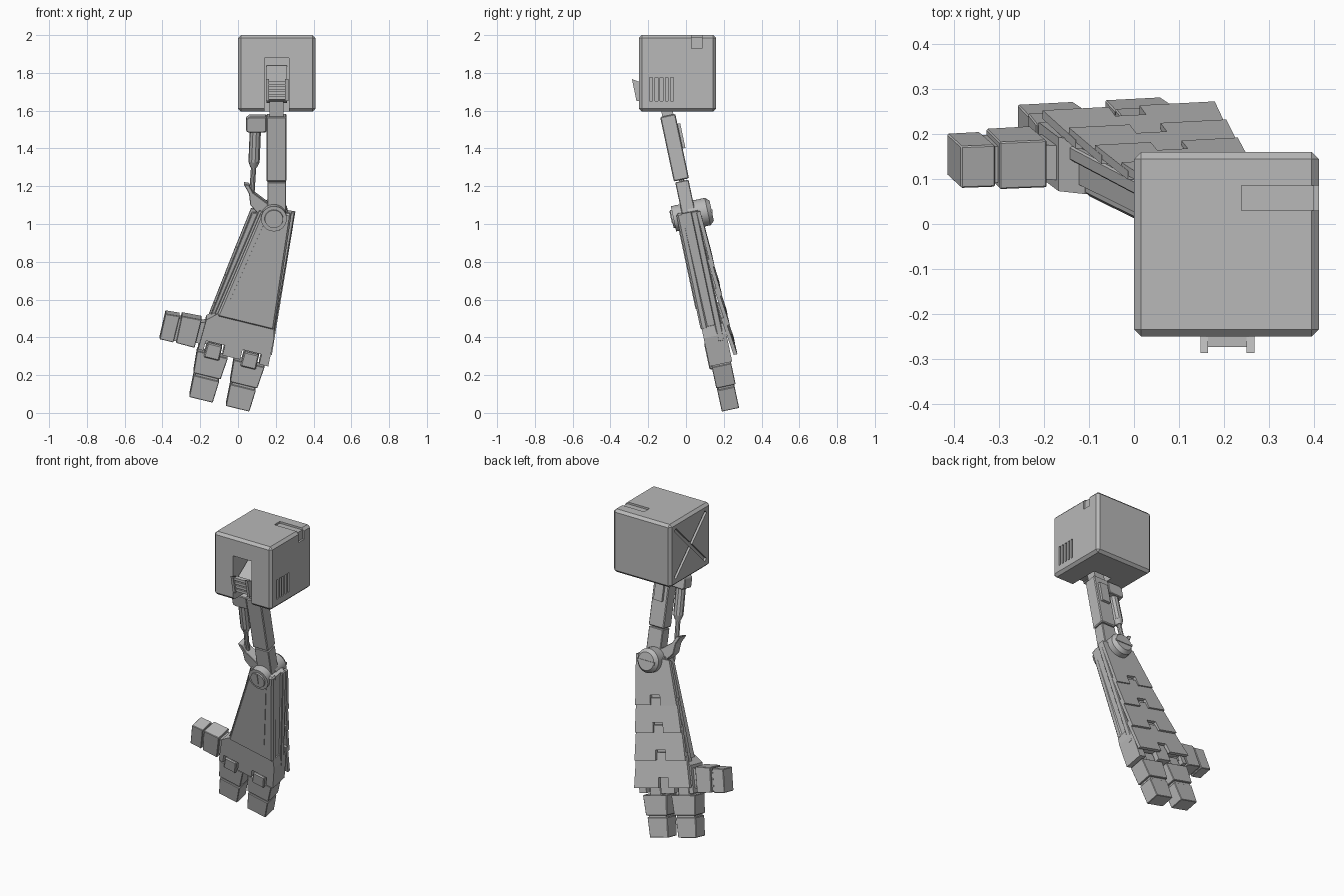
import bpy, bmesh, math
from mathutils import Vector

if "Cube" in bpy.data.objects:
    bpy.data.objects.remove(bpy.data.objects["Cube"])

grey = bpy.data.materials.new("painted grey")
grey.diffuse_color = (0.48, 0.48, 0.48, 1)
grey.use_nodes = True
grey.node_tree.nodes["Principled BSDF"].inputs["Base Color"].default_value = grey.diffuse_color

TILT = math.radians(12)      # whole arm leans back towards the fingers
SWING = math.radians(14)     # forearm swings sideways around the elbow
N = Vector((0, math.cos(TILT), math.sin(TILT)))


def finish(name, bm, smooth=False):
    bmesh.ops.recalc_face_normals(bm, faces=bm.faces)
    me = bpy.data.meshes.new(name)
    bm.to_mesh(me)
    bm.free()
    me.materials.append(grey)
    ob = bpy.data.objects.new(name, me)
    bpy.context.collection.objects.link(ob)
    if smooth:
        bpy.ops.object.select_all(action='DESELECT')
        ob.select_set(True)
        bpy.context.view_layer.objects.active = ob
        bpy.ops.object.shade_smooth_by_angle(angle=math.radians(35))
    return ob


def add_prism(bm, pts, vec):
    a = [bm.verts.new(p) for p in pts]
    b = [bm.verts.new(Vector(p) + Vector(vec)) for p in pts]
    bm.faces.new(a)
    bm.faces.new(b[::-1])
    for i in range(len(a)):
        j = (i + 1) % len(a)
        bm.faces.new((a[j], a[i], b[i], b[j]))


def prism(name, pts, vec, bevel=0):
    bm = bmesh.new()
    add_prism(bm, pts, vec)
    bmesh.ops.recalc_face_normals(bm, faces=bm.faces)
    if bevel:
        bmesh.ops.bevel(bm, geom=bm.edges[:], offset=bevel, segments=1, affect='EDGES')
    return finish(name, bm)


def arm(x, z, d=0):
    """Point on the tilted arm plane, d behind it, at front-view position x, z."""
    zc = z - math.sin(TILT) * d
    return Vector((x, 0.02 + (1.03 - zc) * math.tan(TILT), zc)) + N * d


def fore(u, w):
    """Forearm coordinates (origin at the elbow) to front-view x, z."""
    c, s = math.cos(SWING), math.sin(SWING)
    return 0.19 + u * c + w * s, 1.03 + math.cos(TILT) * (w * c - u * s)


def plate(name, pts, d0, d1, bevel=0, local=False):
    pts = [fore(*p) if local else p for p in pts]
    return prism(name, [arm(x, z, d0) for x, z in pts], N * (d1 - d0), bevel)


def rect(x0, z0, x1, z1):
    return [(x0, z0), (x1, z0), (x1, z1), (x0, z1)]


def rod(name, p, q, r0, r1, sides=32):
    bm = bmesh.new()
    bmesh.ops.create_cone(bm, cap_ends=True, segments=sides, radius1=r0, radius2=r1,
                          depth=(q - p).length)
    rot = (q - p).to_track_quat('Z', 'Y')
    for v in bm.verts:
        v.co = rot @ v.co + (p + q) / 2
    return finish(name, bm, True)


def block(bm, x0, x1, y0, y1, z0, z1):
    add_prism(bm, [(x0, y0, z0), (x1, y0, z0), (x1, y1, z0), (x0, y1, z0)], (0, 0, z1 - z0))


# shoulder box with bevelled edges
box = prism("shoulder_box", [(0, -0.25, 1.595), (0.41, -0.25, 1.595), (0.41, 0.16, 1.595),
                             (0, 0.16, 1.595)], (0, 0, 0.405), 0.016)
# cutter: front opening, corner groove, side vents, crossed grooves
bm = bmesh.new()
block(bm, 0.14, 0.27, -0.3, -0.04, 1.55, 1.88)
add_prism(bm, [(0.238, 0.03, 2.05), (0.238, 0.03, 1.988), (0.398, 0.03, 1.988),
               (0.398, 0.03, 1.93), (0.45, 0.03, 1.93), (0.45, 0.03, 2.05)], (0, 0.055, 0))
for i in range(5):
    y = -0.192 + i * 0.0275
    block(bm, 0.385, 0.45, y, y + 0.015, 1.65, 1.775)
h, w, m = 0.155, 0.008, 0.008
cross = [(h + w, h - w), (m * 2, 0), (h + w, -h + w), (h - w, -h - w), (0, -m * 2),
         (-h + w, -h - w), (-h - w, -h + w), (-m * 2, 0), (-h - w, h - w), (-h + w, h + w),
         (0, m * 2), (h - w, h + w)]
add_prism(bm, [(-0.02, -0.045 + y, 1.8 + z) for y, z in cross], (0.034, 0, 0))
cutter = finish("box_cutter", bm)
cutter.hide_render = True
mod = box.modifiers.new("cut", 'BOOLEAN')
mod.object, mod.solver = cutter, 'EXACT'
bpy.context.view_layer.objects.active = box
bpy.ops.object.modifier_apply(modifier="cut")
bpy.data.objects.remove(cutter)

# sloped head in the opening and hinged latch in front of it
prism("arm_head", [(0.15, y, z) for y, z in [(-0.06, 1.84), (-0.235, 1.72), (-0.235, 1.66),
                                              (-0.06, 1.64)]], (0.11, 0, 0))
side = [(-0.23, 1.655), (-0.262, 1.65), (-0.286, 1.767), (-0.24, 1.75)]
for i, x in enumerate((0.147, 0.25)):
    prism(f"latch_cheek_{i}", [(x, y, z) for y, z in side], (0.017, 0, 0))
for i in range(4):
    z, y = 1.66 + i * 0.026, -0.256 - i * 0.0055
    prism(f"latch_slat_{i}", [(0.16, y, z), (0.16, y + 0.03, z), (0.16, y + 0.03, z + 0.016),
                              (0.16, y, z + 0.016)], (0.095, 0, 0))

# upper arm
plate("neck", rect(0.167, 1.55, 0.24, 1.70), -0.03, 0.03)
plate("upper_arm", rect(0.15, 1.225, 0.257, 1.566), -0.042, 0.04, 0.005)
plate("upper_arm_lower", rect(0.155, 1.02, 0.255, 1.22), -0.036, 0.036, 0.004)
plate("upper_arm_back_pad", rect(0.175, 1.40, 0.235, 1.53), 0.04, 0.055)
plate("piston_bracket", [(0.15, 1.485), (0.15, 1.566), (0.06, 1.566), (0.043, 1.55),
                         (0.043, 1.49), (0.06, 1.482)], -0.038, 0.038, 0.004)
# piston
rod("piston_body", arm(0.092, 1.50), arm(0.085, 1.33), 0.03, 0.03, 10)
rod("piston_taper", arm(0.085, 1.33), arm(0.083, 1.30), 0.03, 0.018, 10)
rod("piston_rod", arm(0.083, 1.31), arm(0.073, 1.15), 0.014, 0.014, 10)
plate("elbow_horn", [(0.03, 1.21), (0.058, 1.205), (0.08, 1.165), (0.16, 1.105), (0.15, 1.03),
                     (0.1, 1.06), (0.065, 1.10), (0.058, 1.16)], -0.03, 0.035, 0.003)

# elbow joint: front boss with screw, back dome with slot
E = arm(0.19, 1.045)
rod("elbow_boss", E - N * 0.085, E, 0.068, 0.068)
rod("elbow_cap", E - N * 0.094, E - N * 0.08, 0.048, 0.05)
plate("elbow_screw_slot", rect(0.184, 1.002, 0.196, 1.068), -0.098, -0.09)
rod("elbow_back_cap", E, E + N * 0.10, 0.074, 0.074)
rod("elbow_back_dome", E + N * 0.10, E + N * 0.122, 0.074, 0.055)
plate("elbow_back_slot", rect(0.13, 1.06, 0.25, 1.075), 0.118, 0.126)

# forearm layers
plate("forearm_core", [(-0.085, 0.02), (0.085, 0.045), (0.14, -0.6), (-0.18, -0.6)],
      -0.04, 0.05, local=True)
plate("forearm_front_shell", [(-0.072, 0.015), (0.085, 0.045), (0.148, -0.59), (-0.165, -0.59)],
      -0.066, -0.025, 0.010, True)
plate("forearm_back_shell", [(-0.12, 0.0), (0.1, 0.06), (0.157, -0.65), (-0.205, -0.65)],
      0.012, 0.045, 0.004, True)
plate("forearm_front_panel", [(0.13, 0.985), (0.225, 0.965), (0.15, 0.55), (-0.04, 0.6)],
      -0.070, -0.06)

# overlapping back armour, each plate notched in its lower edge
tops = [0.06, -0.2, -0.36, -0.52]
ends = [-0.24, -0.40, -0.56, -0.72]


def left(w):
    return -0.13 + (w - 0.06) * 0.135 if w > 0 else -0.135 + w * 0.125


def right(w):
    return 0.102 - (w - 0.06) * 0.085


for i, (t, b) in enumerate(zip(tops, ends)):
    c, k = -0.015 - i * 0.008, 0.035
    outline = [(left(t), min(t, 0.02)), (right(t), t), (right(b), b), (c + k, b),
               (c + k, b + 0.06), (c - k, b + 0.06), (c - k, b), (left(b), b)]
    pts = []
    for u, w in outline:
        d = 0.042 + 0.003 * i + (t - w) / (t - b) * (0.014 + 0.004 * i)
        pts.append(arm(*fore(u, w), d))
    prism(f"armour_plate_{i}", pts, N * 0.02)

# palm with two knuckle notches
centres = (-0.137, 0.063)
bottom = []
for c in centres:
    bottom += [(c - 0.052, -0.785), (c - 0.052, -0.73), (c + 0.052, -0.73), (c + 0.052, -0.785)]
plate("palm", [(0.145, -0.575), (-0.165, -0.575), (-0.214, -0.62), (-0.218, -0.785)] + bottom +
      [(0.165, -0.785), (0.158, -0.63)], -0.06, 0.062, 0, True)

# fingers
for n, c in zip(("left", "right"), centres):
    def taper(w0, h0, w1, h1):
        return [(c - h0, w0), (c + h0, w0), (c + h1, w1), (c - h1, w1)]
    plate(f"{n}_knuckle", taper(-0.738, 0.04, -0.82, 0.042), -0.064, 0.045, 0.006, True)
    plate(f"{n}_finger_base", taper(-0.795, 0.084, -0.915, 0.074), -0.05, 0.055, 0.003, True)
    plate(f"{n}_finger_joint", taper(-0.90, 0.062, -0.94, 0.06), -0.04, 0.044, 0, True)
    plate(f"{n}_finger_tip", taper(-0.927, 0.07, -1.047, 0.064), -0.047, 0.047, 0.003, True)

# thumb
plate("thumb_mount", [(-0.21, 0.475), (-0.11, 0.49), (-0.13, 0.36), (-0.225, 0.37)], -0.038, 0.04)
plate("thumb_base", [(-0.298, 0.512), (-0.193, 0.492), (-0.23, 0.344), (-0.328, 0.37)],
      -0.052, 0.055, 0.003)
plate("thumb_joint", [(-0.32, 0.5), (-0.28, 0.495), (-0.31, 0.375), (-0.35, 0.385)], -0.04, 0.042)
plate("thumb_tip", [(-0.384, 0.524), (-0.308, 0.511), (-0.342, 0.372), (-0.415, 0.39)],
      -0.047, 0.048, 0.003)
